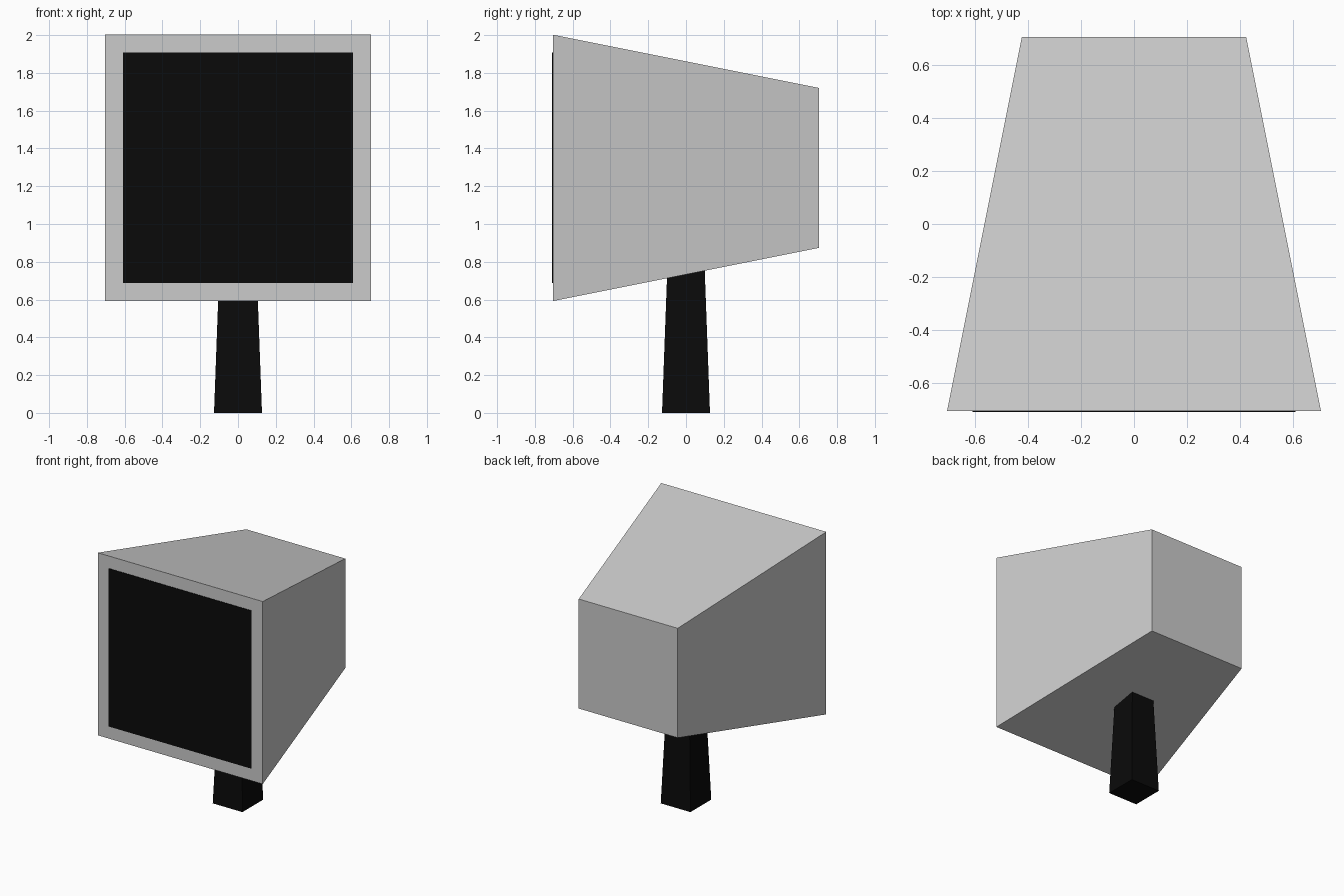
import bpy, bmesh
from math import pi, sqrt
from mathutils import Matrix

if "Cube" in bpy.data.objects:
    bpy.data.objects.remove(bpy.data.objects["Cube"])


def material(name, rgb):
    m = bpy.data.materials.new(name)
    m.diffuse_color = (*rgb, 1)
    m.use_nodes = True
    m.node_tree.nodes["Principled BSDF"].inputs["Base Color"].default_value = m.diffuse_color
    return m


def tapered_block(name, half_a, half_b, length, centre, tilt=0, mat=None):
    """Square block tapering from half-width a to b along z, then tilted about x."""
    bm = bmesh.new()
    bmesh.ops.create_cone(bm, cap_ends=True, segments=4, depth=length,
                          radius1=half_a * sqrt(2), radius2=half_b * sqrt(2))
    bm.transform(Matrix.Translation(centre) @ Matrix.Rotation(tilt, 4, 'X')
                 @ Matrix.Rotation(pi / 4, 4, 'Z'))
    bmesh.ops.recalc_face_normals(bm, faces=bm.faces)
    mesh = bpy.data.meshes.new(name)
    bm.to_mesh(mesh)
    bm.free()
    obj = bpy.data.objects.new(name, mesh)
    bpy.context.collection.objects.link(obj)
    if mat:
        mesh.materials.append(mat)
    return obj


black = material("black", (0.003, 0.003, 0.003))

# Housing: wide at the front (-y), narrow at the back
tapered_block("housing", 0.705, 0.423, 1.41, (0, 0, 1.297), tilt=-pi / 2)

# Screen: thin panel on the front face
tapered_block("screen", 0.61, 0.61, 0.006, (0, -0.706, 1.297), tilt=-pi / 2, mat=black)

# Stand: tapered post ending just inside the housing
tapered_block("stand", 0.127, 0.099, 0.76, (0, 0, 0.38), mat=black)
